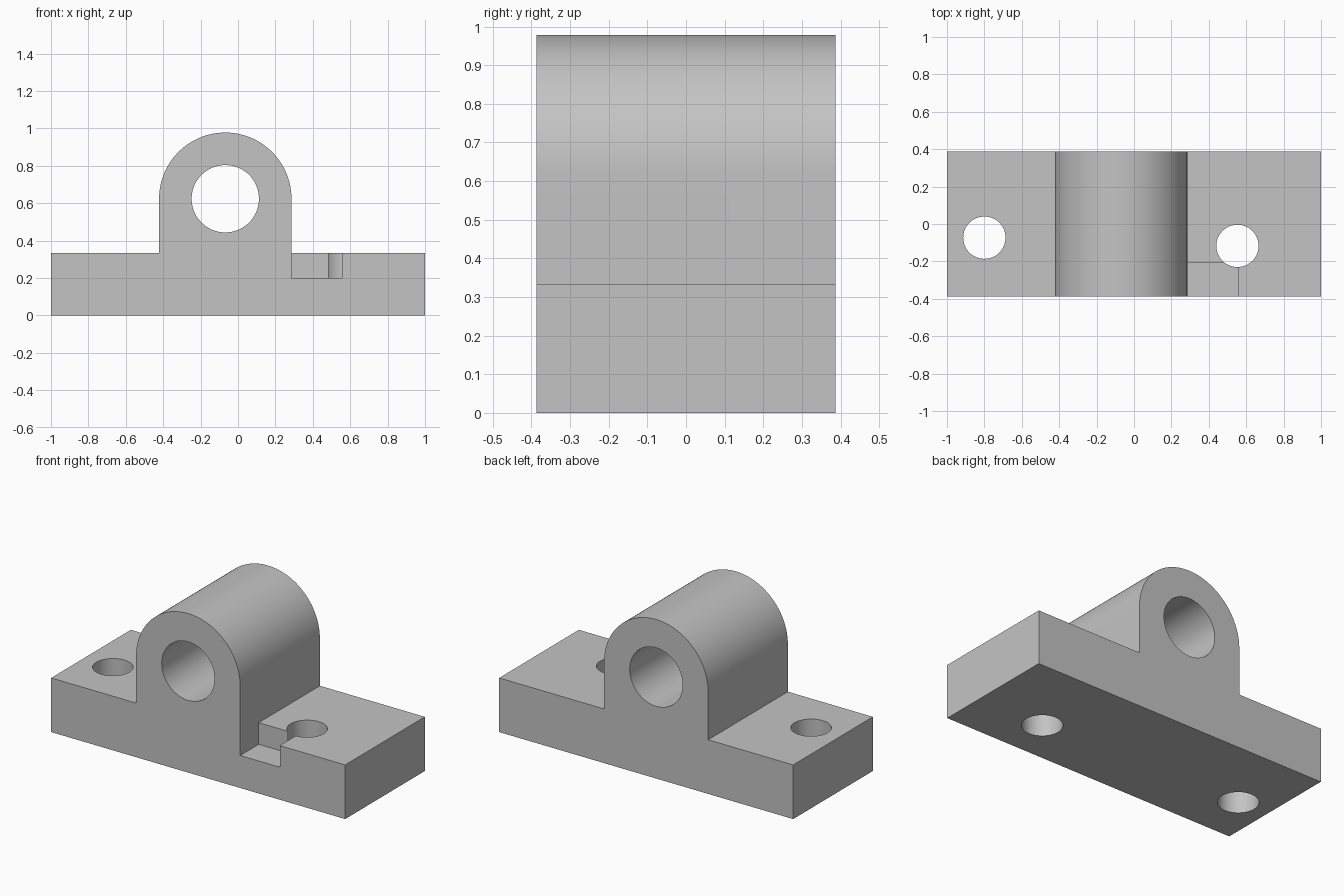
import bpy
import bmesh
from math import cos, sin, pi, radians
from mathutils import Matrix

if "Cube" in bpy.data.objects:
    bpy.data.objects.remove(bpy.data.objects["Cube"], do_unlink=True)

HALF_DEPTH = 0.387
BASE_TOP = 0.333
BORE_X, BORE_Z = -0.068, 0.624
BOSS_R, BORE_R, BOLT_R = 0.354, 0.18, 0.113

grey = bpy.data.materials.new("plain grey")
grey.use_nodes = True
colour = (0.55, 0.55, 0.55, 1)
grey.diffuse_color = colour
grey.node_tree.nodes["Principled BSDF"].inputs["Base Color"].default_value = colour


def make_object(name, bm):
    bmesh.ops.recalc_face_normals(bm, faces=bm.faces)
    mesh = bpy.data.meshes.new(name)
    bm.to_mesh(mesh)
    bm.free()
    mesh.materials.append(grey)
    obj = bpy.data.objects.new(name, mesh)
    bpy.context.collection.objects.link(obj)
    return obj


def cylinder(name, centre, radius, length, along_y=False):
    bm = bmesh.new()
    turn = Matrix.Rotation(pi / 2 if along_y else 0, 4, "X")
    bmesh.ops.create_cone(bm, cap_ends=True, segments=96, radius1=radius,
                          radius2=radius, depth=length,
                          matrix=Matrix.Translation(centre) @ turn)
    return make_object(name, bm)


def box(name, low, high):
    bm = bmesh.new()
    bmesh.ops.create_cube(bm, size=1)
    for v in bm.verts:
        v.co = [lo + (c + 0.5) * (hi - lo) for c, lo, hi in zip(v.co, low, high)]
    return make_object(name, bm)


# Block: foot and round-topped boss as one extruded profile
steps = 64
arc = [(BORE_X + BOSS_R * cos(pi * i / steps), BORE_Z + BOSS_R * sin(pi * i / steps))
       for i in range(steps + 1)]
profile = ([(-1, 0), (1, 0), (1, BASE_TOP), (BORE_X + BOSS_R, BASE_TOP)]
           + arc + [(BORE_X - BOSS_R, BASE_TOP), (-1, BASE_TOP)])
bm = bmesh.new()
face = bm.faces.new([bm.verts.new((x, -HALF_DEPTH, z)) for x, z in profile])
extruded = bmesh.ops.extrude_face_region(bm, geom=[face])["geom"]
bmesh.ops.translate(bm, vec=(0, 2 * HALF_DEPTH, 0),
                    verts=[g for g in extruded if isinstance(g, bmesh.types.BMVert)])
block = make_object("bearing_block", bm)

# Cutters: bore, two bolt holes and the corner notch beside the boss
cutters = [
    cylinder("bore_cutter", (BORE_X, 0, BORE_Z), BORE_R, 2, along_y=True),
    cylinder("right_bolt_cutter", (-0.8, -0.073, 0.15), BOLT_R, 1),
    cylinder("left_bolt_cutter", (0.553, -0.117, 0.15), BOLT_R, 1),
    box("notch_cutter", (BORE_X + BOSS_R, -0.6, 0.2), (0.555, -0.207, 0.5)),
]

bpy.ops.object.select_all(action="DESELECT")
block.select_set(True)
bpy.context.view_layer.objects.active = block
for cutter in cutters:
    cutter.hide_render = True
    cut = block.modifiers.new(cutter.name, "BOOLEAN")
    cut.operation = "DIFFERENCE"
    cut.solver = "EXACT"
    cut.object = cutter
    bpy.ops.object.modifier_apply(modifier=cut.name)
    bpy.data.objects.remove(cutter, do_unlink=True)

bpy.ops.object.shade_smooth_by_angle(angle=radians(30))
